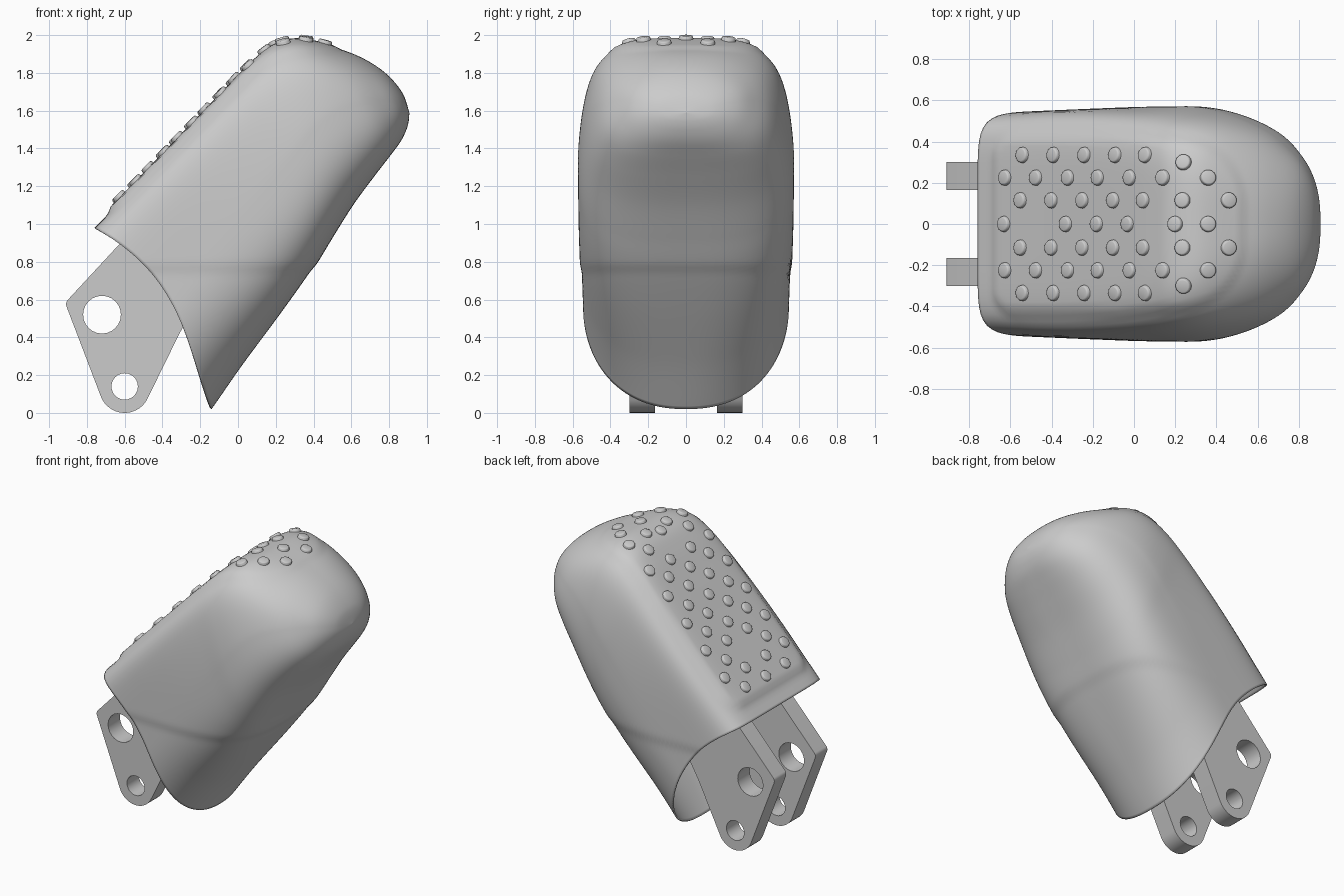
import bpy, bmesh, math
from mathutils import Vector
from mathutils.bvhtree import BVHTree

if "Cube" in bpy.data.objects:
    bpy.data.objects.remove(bpy.data.objects["Cube"], do_unlink=True)

RING, SUB = 144, 10

# Stations from open rim to tip: back x, back z, palm x, palm z, half width
STATIONS = [
    (-.76, .98, -.14, .02, .553), (-.57, 1.172, .05, .28, .56),
    (-.30, 1.45, .25, .55, .568), (-.06, 1.70, .405, .77, .571),
    (.09, 1.852, .50, .925, .57), (.20, 1.937, .61, 1.10, .55),
    (.33, 1.97, .72, 1.25, .507), (.50, 1.937, .805, 1.36, .443),
    (.65, 1.883, .86, 1.435, .36), (.78, 1.80, .89, 1.495, .27),
    (.87, 1.695, .904, 1.545, .155), (.907, 1.59, .907, 1.59, 0),
]


def smooth(a, b, x):
    t = min(1, max(0, (x - a) / (b - a)))
    return t * t * (3 - 2 * t)


def station(f):
    """Catmull-Rom interpolation of the station list."""
    last = len(STATIONS) - 1
    i = min(int(f), last - 1)
    t = f - i
    p0, p1, p2, p3 = (STATIONS[min(max(k, 0), last)] for k in range(i - 1, i + 3))
    return [.5 * (2 * b + (c - a) * t + (2 * a - 5 * b + 4 * c - d) * t * t
                  + (3 * b - a - 3 * c + d) * t ** 3)
            for a, b, c, d in zip(p0, p1, p2, p3)]


def panel_mask(x, y):
    """One inside the rounded grip panel, zero outside it."""
    dx = x + .07
    r = .30 if dx > 0 else .12
    half_y = .45 - .08 * max(0, dx)
    qx, qy = abs(dx) - .62 + r, abs(y) - half_y + r
    dist = math.hypot(max(qx, 0), max(qy, 0)) + min(max(qx, qy), 0) - r
    return 1 - smooth(-.035, .005, dist)


def shell_point(f, angle):
    bx, bz, px, pz, w = station(f)
    w = max(w, 0)
    c, s = math.cos(angle), math.sin(angle)
    # Boxy at the back, rounder on the palm and towards the tip
    if s > 0:
        n = 8 - 5.7 * smooth(1, 9, f)
    else:
        n = 2.2 + 1.0 * smooth(0, 3, f) - .8 * smooth(6, 10, f)
    r = (abs(c) ** n + abs(s) ** n) ** (-1 / n)
    y, v = w * c * r, s * r
    t = (1 - v) / 2
    y *= 1 - (.03 + .12 * smooth(1, 5, f) * (1 - smooth(7, 10, f))) * max(0, v) ** 1.5
    x, z = bx + (px - bx) * t, bz + (pz - bz) * t
    # Curved opening, fading into the body
    arch = max(0, math.sin(math.pi * min(1, max(0, t)) ** .8)) ** 1.2
    bow = .13 * arch * (1 - smooth(0, 3, f))
    x, z = x + .84 * bow, z + .54 * bow
    # Shallow step around the lower sleeve
    below = 1 - smooth(.73, .80, z)
    y *= 1 - .015 * below
    if s < 0:
        x -= .008 * below * smooth(0, 1, f) * -v
    # Raised grip panel
    if s > 0:
        lift = .02 * panel_mask(x, y) * smooth(.6, .9, v)
        x, z = x - .7 * lift, z + .7 * lift
    return x, y, z


def link(name, bm):
    mesh = bpy.data.meshes.new(name)
    bm.to_mesh(mesh)
    bm.free()
    ob = bpy.data.objects.new(name, mesh)
    bpy.context.collection.objects.link(ob)
    return ob


def shade(ob, degrees):
    bpy.ops.object.select_all(action='DESELECT')
    ob.select_set(True)
    bpy.context.view_layer.objects.active = ob
    bpy.ops.object.shade_smooth_by_angle(angle=math.radians(degrees))


# Fingertip shell, open at the lower end
bm = bmesh.new()
rows = []
for i in range((len(STATIONS) - 1) * SUB + 1):
    rows.append([bm.verts.new(shell_point(i / SUB, math.tau * j / RING))
                 for j in range(RING)])
for a, b in zip(rows, rows[1:]):
    for j in range(RING):
        k = (j + 1) % RING
        bm.faces.new((a[j], a[k], b[k], b[j]))
bmesh.ops.remove_doubles(bm, verts=bm.verts, dist=.0005)
bmesh.ops.recalc_face_normals(bm, faces=bm.faces)
top_face = max(bm.faces, key=lambda face: face.calc_center_median().z)
if top_face.normal.z < 0:
    bmesh.ops.reverse_faces(bm, faces=bm.faces)
surface = BVHTree.FromBMesh(bm)
shell = link("fingertip_shell", bm)
solid = shell.modifiers.new("wall", 'SOLIDIFY')
solid.thickness = .01
solid.offset = -1
shade(shell, 40)

# Grip studs: mirrored rows, each y with its x positions
STUD_ROWS = {
    0: (-.63, -.33, -.18, -.03, .20, .36),
    .115: (-.55, -.40, -.25, -.10, .045, .235, .46),
    .225: (-.625, -.475, -.32, -.175, -.02, .14, .36),
    .30: (.24,),
    .335: (-.54, -.39, -.24, -.09, .055),
}
bm = bmesh.new()
for row_y, xs in STUD_ROWS.items():
    for y in {row_y, -row_y}:
        for x in xs:
            hit, normal, _, _ = surface.ray_cast(Vector((x, y, 4)), Vector((0, 0, -1)))
            if hit is None:
                continue
            turn = normal.to_track_quat('Z', 'Y').to_matrix().to_4x4()
            turn.translation = hit
            stud = bmesh.ops.create_cone(bm, cap_ends=True, segments=16,
                                         radius1=.042, radius2=.036,
                                         depth=.036, matrix=turn)
            rim = [e for e in {e for v in stud["verts"] for e in v.link_edges}
                   if all((v.co - hit).dot(normal) > 0 for v in e.verts)]
            bmesh.ops.bevel(bm, geom=rim, offset=.007, segments=2,
                            affect='EDGES', profile=.5)
shade(link("grip_studs", bm), 60)


# Hinge brackets: flat plates with two round holes
def arc(cx, cz, r, start, end, steps):
    return [(cx + r * math.cos(math.radians(start + (end - start) * i / steps)),
             cz + r * math.sin(math.radians(start + (end - start) * i / steps)))
            for i in range(steps + 1)]


def hinge_bracket(name, y):
    outline = (arc(-.6, .135, .135, 202, 330, 16) + [(-.31, .42), (-.22, .58), (-.52, 1.01)]
               + arc(-.875, .575, .035, 140, 202, 5))
    holes = [arc(-.72, .52, .10, 0, 345, 23), arc(-.6, .14, .07, 0, 345, 23)]
    curve = bpy.data.curves.new(name, 'CURVE')
    curve.dimensions = '2D'
    curve.fill_mode = 'BOTH'
    curve.extrude = .0675
    for loop in [outline] + holes:
        spline = curve.splines.new('POLY')
        spline.points.add(len(loop) - 1)
        for point, (x, z) in zip(spline.points, loop):
            point.co = (x, z, 0, 1)
        spline.use_cyclic_u = True
    ob = bpy.data.objects.new(name, curve)
    bpy.context.collection.objects.link(ob)
    ob.location.y = y
    ob.rotation_euler.x = math.pi / 2
    bpy.ops.object.select_all(action='DESELECT')
    ob.select_set(True)
    bpy.context.view_layer.objects.active = ob
    bpy.ops.object.convert(target='MESH')
    shade(bpy.context.view_layer.objects.active, 35)


hinge_bracket("back_hinge_bracket", .2325)
hinge_bracket("front_hinge_bracket", -.2325)
